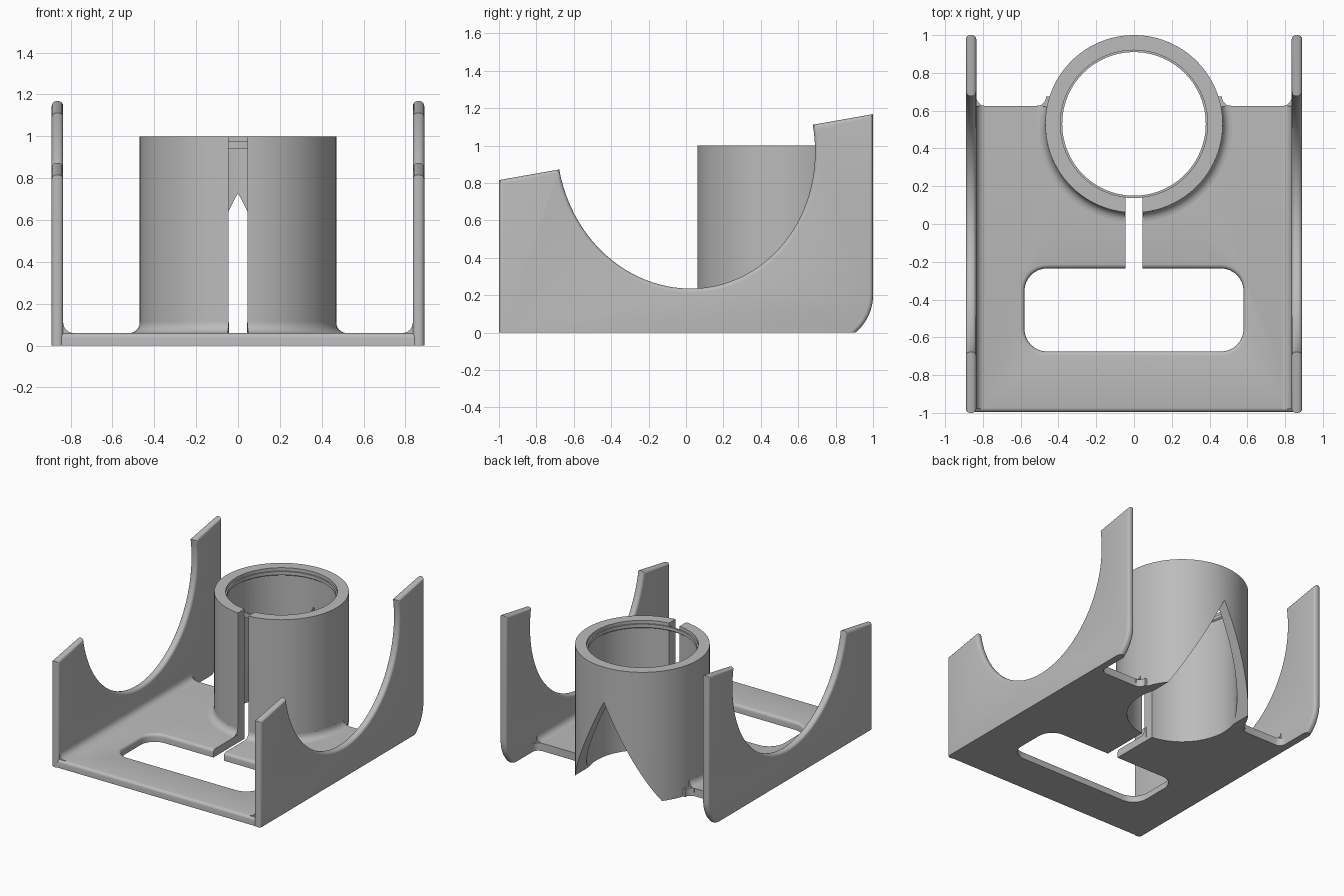
import bpy, bmesh
from math import sin, cos, pi, radians, asin
from mathutils import Matrix

if "Cube" in bpy.data.objects:
    bpy.data.objects.remove(bpy.data.objects["Cube"])

grey = bpy.data.materials.new("plain_grey")
grey.use_nodes = True
grey.diffuse_color = (0.5, 0.5, 0.5, 1)
grey.node_tree.nodes["Principled BSDF"].inputs["Base Color"].default_value = grey.diffuse_color

TUBE_Y, OUTER, BORE = 0.53, 0.47, 0.39
SLOT, PLATE, INNER, OUTSIDE, BACK = 0.045, 0.06, 0.835, 0.89, 0.625
FILLET = 0.05


def arc(cx, cy, rx, start, end, steps, ry=None):
    ry = ry or rx
    angles = [radians(start + (end - start) * i / steps) for i in range(steps + 1)]
    return [(cx + rx * cos(a), cy + ry * sin(a)) for a in angles]


def finish(name, bm):
    bmesh.ops.recalc_face_normals(bm, faces=bm.faces)
    mesh = bpy.data.meshes.new(name)
    bm.to_mesh(mesh)
    bm.free()
    mesh.materials.append(grey)
    obj = bpy.data.objects.new(name, mesh)
    bpy.context.collection.objects.link(obj)
    return obj


def smooth(obj):
    bpy.ops.object.select_all(action='DESELECT')
    bpy.context.view_layer.objects.active = obj
    obj.select_set(True)
    bpy.ops.object.shade_smooth_by_angle(angle=radians(32))


def prism(name, points, place, low, high, rounded=None, radius=0.0):
    """Extrude a 2D outline; place(a, b, depth) gives the 3D position."""
    bm = bmesh.new()
    face = bm.faces.new([bm.verts.new(place(a, b, low)) for a, b in points])
    new = bmesh.ops.extrude_face_region(bm, geom=[face])["geom"]
    start, end = place(0, 0, low), place(0, 0, high)
    shift = [e - s for s, e in zip(start, end)]
    bmesh.ops.translate(bm, verts=[v for v in new if isinstance(v, bmesh.types.BMVert)], vec=shift)
    if rounded:
        edges = [e for e in bm.edges if rounded(*(v.co for v in e.verts))]
        bmesh.ops.bevel(bm, geom=edges, offset=radius, segments=4, profile=0.5,
                        affect='EDGES', clamp_overlap=False)
    return finish(name, bm)


def lathe(name, profile, start=0, end=360, steps=96):
    """Turn an (r, z) outline about the tube axis."""
    bm = bmesh.new()
    full = end - start == 360
    rings = []
    for i in range(steps + (0 if full else 1)):
        a = radians(start + (end - start) * i / steps)
        rings.append([bm.verts.new((r * cos(a), TUBE_Y + r * sin(a), z)) for r, z in profile])
    n = len(profile)
    pairs = list(zip(rings, rings[1:])) + ([(rings[-1], rings[0])] if full else [])
    for p, q in pairs:
        for j in range(n):
            k = (j + 1) % n
            bm.faces.new((p[j], q[j], q[k], p[k]))
    if not full:
        bm.faces.new(rings[0])
        bm.faces.new(rings[-1])
    return finish(name, bm)


def mirrored(obj, name):
    bm = bmesh.new()
    bm.from_mesh(obj.data)
    bmesh.ops.transform(bm, matrix=Matrix.Scale(-1, 4, (1, 0, 0)), verts=bm.verts)
    smooth(finish(name, bm))
    smooth(obj)


def cut(obj, cutter):
    mod = obj.modifiers.new("cut", 'BOOLEAN')
    mod.operation, mod.solver, mod.object = 'DIFFERENCE', 'EXACT', cutter
    bpy.context.view_layer.objects.active = obj
    bpy.ops.object.modifier_apply(modifier=mod.name)
    bpy.data.objects.remove(cutter)


def along_x(a, b, d):
    return (d, a, b)


def along_y(a, b, d):
    return (a, d, b)


def along_z(a, b, d):
    return (a, b, d)


# Side walls: tilted half-ellipse cradle and a rounded lower back corner
tilt, mid = radians(10), 0.992
cradle = [(p * cos(tilt) - q * sin(tilt), mid + p * sin(tilt) + q * cos(tilt))
          for p, q in arc(0, 0, 0.688, 0, -180, 56, 0.758)]
corner = arc(0.742, 0.2, 0.258, -asin(0.2 / 0.258) * 180 / pi, 0, 10)
rise = sin(tilt) / cos(tilt)
side = [(-1, 0)] + corner + [(1, mid + rise)] + cradle + [(-1, mid - rise)]


def wall_rim(p, q):
    return abs(p.x - q.x) < 1e-5 and max(p.z, q.z) > 0.001


wall = prism("left_wall", side, along_x, INNER, OUTSIDE, wall_rim, 0.022)
mirrored(wall, "right_wall")

# Base plate: one outline with the window, slot and bore running together
half = [(0.85, -0.995), (0.85, BACK + FILLET)]
half += arc(INNER - FILLET, BACK + FILLET, FILLET, 0, -90, 6)
half += arc(0.515, BACK + FILLET, FILLET, -90, -180, 6)
half += [(0.43, BACK + FILLET)]
half += arc(0, TUBE_Y, BORE + 0.004, 20, -83.4, 36)
half += [(SLOT, -0.235)]
half += arc(0.46, -0.355, 0.12, 90, 0, 8)
half += arc(0.46, -0.555, 0.12, 0, -90, 8)
outline = half + [(-x, y) for x, y in reversed(half)]


def plate_rim(p, q):
    on_top = min(p.z, q.z) > PLATE - 0.001
    window = max(p.y, q.y) < -0.2 and max(abs(p.x), abs(q.x)) < 0.7
    front = max(p.y, q.y) < -0.9
    back = abs(p.y - BACK) < 0.001 and abs(q.y - BACK) < 0.001
    return on_top and (window or front or back)


smooth(prism("base_plate", outline, along_z, 0, PLATE, plate_rim, 0.022))

# Fillets where the walls meet the plate
cove = arc(INNER - FILLET, PLATE + FILLET, FILLET, -90, 0, 6) + [(0.85, 0.11), (0.85, 0.03), (0.785, 0.03)]
mirrored(prism("left_wall_fillet", cove, along_y, -0.98, BACK), "right_wall_fillet")

# Tube with a front slot and a pointed notch at the back
tube = lathe("tube", [(BORE, 0), (OUTER, 0), (OUTER, 1), (BORE, 1)])
cut(tube, prism("slot_cutter", [(-SLOT, -0.1), (SLOT, -0.1), (SLOT, 1.1), (-SLOT, 1.1)],
                along_y, 0, 0.3))
cut(tube, prism("notch_cutter", [(-0.42, -0.1), (0.42, -0.1), (0, 0.73)], along_y, 0.57, 1.1))
smooth(tube)

# Thin retaining lip inside the tube mouth
smooth(lathe("inner_lip", [(0.393, 0.94), (0.38, 0.95), (0.38, 0.975), (0.393, 0.975)]))

# Flared foot of the tube, on the plate only
flare = arc(OUTER + FILLET, PLATE + FILLET, FILLET, 180, 270, 6) + [(OUTER + FILLET, 0.03), (0.45, 0.03), (0.45, 0.11)]
mirrored(lathe("tube_foot_left", flare, -84.4, 11, 32), "tube_foot_right")
